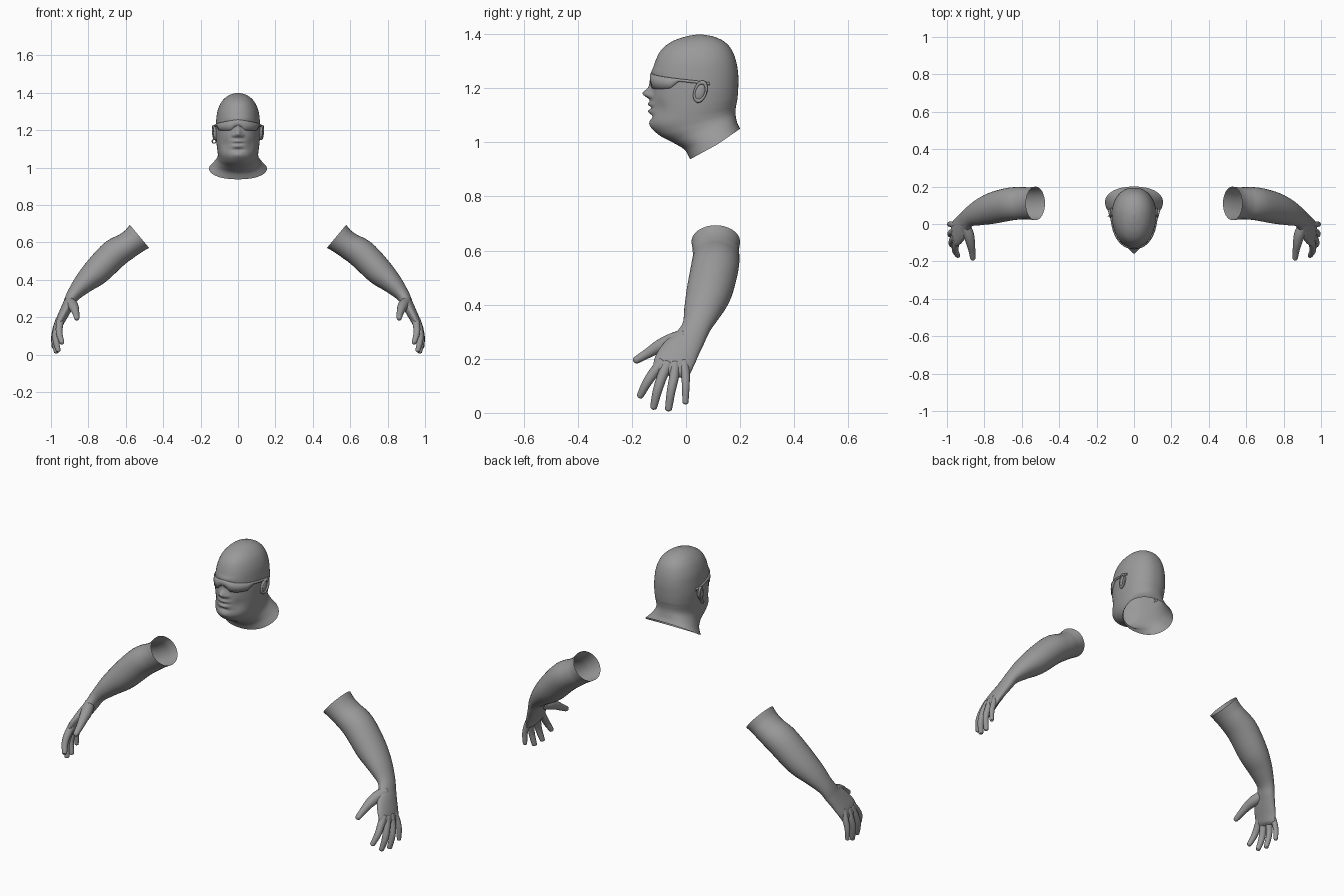
import bpy, bmesh, math
from mathutils import Vector

if "Cube" in bpy.data.objects:
    bpy.data.objects.remove(bpy.data.objects["Cube"])

grey = bpy.data.materials.new("plain_grey")
grey.diffuse_color = (0.32, 0.32, 0.32, 1)
grey.use_nodes = True
grey.node_tree.nodes["Principled BSDF"].inputs["Base Color"].default_value = grey.diffuse_color


def spline(keys, u):
    """Catmull-Rom value of a list of number tuples at index u."""
    n = len(keys) - 1
    i = min(int(u), n - 1)
    f = u - i
    p0, p1, p2, p3 = (keys[max(0, min(n, i + k))] for k in (-1, 0, 1, 2))
    return [0.5 * (2 * b + (c - a) * f + (2 * a - 5 * b + 4 * c - d) * f * f
                   + (3 * b - a - 3 * c + d) * f ** 3)
            for a, b, c, d in zip(p0, p1, p2, p3)]


def skin(name, rings, closed=True, cap_start=False, cap_end=False, mirror=False):
    """Surface through rings of points, with optional caps and mirror."""
    bm = bmesh.new()
    rows = [[bm.verts.new(p) for p in ring] for ring in rings]
    n = len(rows[0])
    for r0, r1 in zip(rows, rows[1:]):
        for j in range(n if closed else n - 1):
            k = (j + 1) % n
            bm.faces.new((r0[j], r0[k], r1[k], r1[j]))
    for use, row in ((cap_start, rows[0]), (cap_end, rows[-1])):
        if use:
            mid = bm.verts.new(sum((v.co for v in row), Vector()) / n)
            for j in range(n):
                bm.faces.new((row[j], row[(j + 1) % n], mid))
    bmesh.ops.recalc_face_normals(bm, faces=bm.faces)
    mesh = bpy.data.meshes.new(name)
    bm.to_mesh(mesh)
    bm.free()
    ob = bpy.data.objects.new(name, mesh)
    bpy.context.collection.objects.link(ob)
    finish(ob, mirror)
    return ob


def finish(ob, mirror=False):
    ob.data.materials.append(grey)
    for p in ob.data.polygons:
        p.use_smooth = True
    if mirror:
        ob.modifiers.new("mirror", "MIRROR").use_mirror_merge = False


def limb(name, keys, segs, steps, cap_start=False):
    """Mirrored oval tube; keys are x, y, z, half thickness, half width."""
    count = (len(keys) - 1) * steps
    pts = [spline(keys, i / steps) for i in range(count + 1)]
    rings = []
    for i, p in enumerate(pts):
        c = Vector(p[:3])
        t = (Vector(pts[min(i + 1, count)][:3]) - Vector(pts[max(i - 1, 0)][:3])).normalized()
        b = Vector((0, 1, 0))
        b = (b - t * b.dot(t)).normalized()
        a = t.cross(b)
        rings.append([c + a * p[3] * math.cos(q) + b * p[4] * math.sin(q)
                      for q in (2 * math.pi * j / segs for j in range(segs))])
    return skin(name, rings, cap_start=cap_start, cap_end=True, mirror=True)


# Head: rings as front y, front z, back y, back z, half width
HEAD = [(.04, 1.398, .06, 1.398, .008), (0, 1.391, .10, 1.391, .038),
        (-.05, 1.373, .14, 1.373, .068), (-.09, 1.343, .168, 1.343, .093),
        (-.113, 1.30, .185, 1.30, .110), (-.125, 1.25, .193, 1.25, .117),
        (-.125, 1.20, .193, 1.20, .119), (-.128, 1.15, .19, 1.16, .117),
        (-.129, 1.10, .186, 1.14, .114), (-.128, 1.06, .183, 1.12, .110),
        (-.10, 1.027, .183, 1.105, .108), (-.05, 1.0, .185, 1.09, .113),
        (-.005, .972, .19, 1.07, .130), (.015, .937, .20, 1.05, .155)]

# Face relief: x, z, x spread, z spread, forward amount
RELIEF = [(0, 1.18, .017, .018, .032), (0, 1.215, .012, .03, .010),
          (.022, 1.172, .010, .010, .012), (-.022, 1.172, .010, .010, .012),
          (0, 1.141, .027, .009, .013), (0, 1.114, .025, .009, .012),
          (0, 1.128, .03, .004, -.005), (0, 1.094, .03, .008, -.007),
          (0, 1.066, .03, .018, .006), (0, 1.262, .06, .012, .004),
          (.07, 1.125, .022, .03, -.008), (-.07, 1.125, .022, .03, -.008)]


def head_point(u, t, grow=0.0):
    """Point on the plain head; t = 0 faces forward."""
    yf, zf, yb, zb, w = spline(HEAD, u)
    yc = yf + (yb - yf) * 0.56
    s, c = math.sin(t), math.cos(t)
    x = (w + grow) * math.copysign(abs(s) ** 0.88, s)
    y = yc - c * ((yc - yf if c > 0 else yb - yc) + grow)
    return Vector((x, y, zf + (zb - zf) * (1 - c) / 2))


def face_point(u, t):
    p = head_point(u, t)
    if math.cos(t) > 0:
        fade = min(1, math.cos(t) * 2)
        p.y -= fade * sum(a * math.exp(-((p.x - x) / sx) ** 2 - ((p.z - z) / sz) ** 2)
                          for x, z, sx, sz, a in RELIEF)
    return p


SEGS, STEPS = 112, 9
skin("head", [[face_point(i / STEPS, 2 * math.pi * j / SEGS) for j in range(SEGS)]
              for i in range((len(HEAD) - 1) * STEPS + 1)], cap_start=True)

# Wraparound glasses: two lenses joined at the bridge, narrowing to the temples
columns = []
for j in range(-48, 49):
    deg = abs(j) / 48 * 104
    top = 1.256 - .034 * deg / 104
    if deg < 14:
        low = 1.222 - .022 * (deg / 14) ** 2
    elif deg < 52:
        low = 1.197 + .003 * (abs(deg - 33) / 19) ** 2
    else:
        low = min(top - .010, 1.20 + .03 * (deg - 52) / 14)
    column = []
    for k, grow in ((0, .001), (0, .007), (.5, .008), (1, .007), (1, .001)):
        z = top + (low - top) * k
        column.append(head_point(4 + (1.30 - z) / .05, math.copysign(math.radians(deg), j), grow))
    columns.append(column)
skin("glasses", columns, closed=False)

# Ears: flattened bowl with a raised rim
bpy.ops.mesh.primitive_uv_sphere_add(segments=24, ring_count=12)
ear = bpy.context.object
ear.name = "ear_bowl"
for v in ear.data.vertices:
    v.co = (v.co.x * .012 + .121, v.co.y * .021 + .052 + v.co.z * .006, v.co.z * .036 + 1.187)
finish(ear, True)
bpy.ops.mesh.primitive_torus_add(major_segments=32, minor_segments=10,
                                 major_radius=1, minor_radius=.22)
rim = bpy.context.object
rim.name = "ear_rim"
for v in rim.data.vertices:
    a, b, h = v.co
    v.co = (.127 + h * .032 + b * .003 + a * .005, .053 + a * .021 + b * .007, 1.187 + b * .034)
finish(rim, True)

# Single small earring
bpy.ops.mesh.primitive_torus_add(major_segments=20, minor_segments=8, major_radius=.010,
                                 minor_radius=.003, location=(-.128, .042, 1.14),
                                 rotation=(math.pi / 2, 0, 0))
bpy.context.object.name = "earring"
finish(bpy.context.object)

# Forearm and palm, open at the elbow
limb("forearm", [
    (.527, .110, .632, .080, .090), (.560, .110, .605, .073, .086),
    (.600, .111, .577, .073, .086), (.665, .106, .535, .079, .088),
    (.755, .085, .445, .074, .084), (.825, .062, .380, .056, .070),
    (.880, .038, .318, .037, .053), (.905, .012, .270, .031, .057),
    (.928, -.022, .225, .028, .070), (.948, -.045, .185, .025, .073),
    (.960, -.054, .153, .020, .068), (.964, -.057, .138, .009, .058)], 32, 6)

# Thumb and fingers: path points with radius
DIGITS = {
    "thumb": [(.905, .000, .285, .026), (.885, -.055, .264, .029), (.874, -.100, .245, .024),
              (.866, -.145, .218, .018), (.862, -.182, .196, .014)],
    "index_finger": [(.948, -.085, .190, .020), (.955, -.118, .150, .019),
                     (.955, -.145, .110, .017), (.942, -.168, .066, .013)],
    "middle_finger": [(.955, -.065, .185, .020), (.970, -.088, .135, .019),
                      (.974, -.106, .080, .017), (.962, -.119, .024, .013)],
    "ring_finger": [(.957, -.040, .185, .019), (.974, -.044, .135, .018),
                    (.982, -.055, .080, .016), (.972, -.064, .018, .013)],
    "little_finger": [(.953, -.010, .190, .018), (.972, -.002, .145, .016),
                      (.985, -.001, .095, .014), (.985, -.002, .042, .011)]}
for name, path in DIGITS.items():
    keys = [(x, y, z, r, r) for x, y, z, r in path]
    last, prev = Vector(path[-1][:3]), Vector(path[-2][:3])
    way, r = (last - prev).normalized(), path[-1][3]
    for out, size in ((.65, .72), (.95, .25)):
        keys.append((*(last + way * r * out), r * size, r * size))
    limb(name, keys, 16, 5, cap_start=True)
